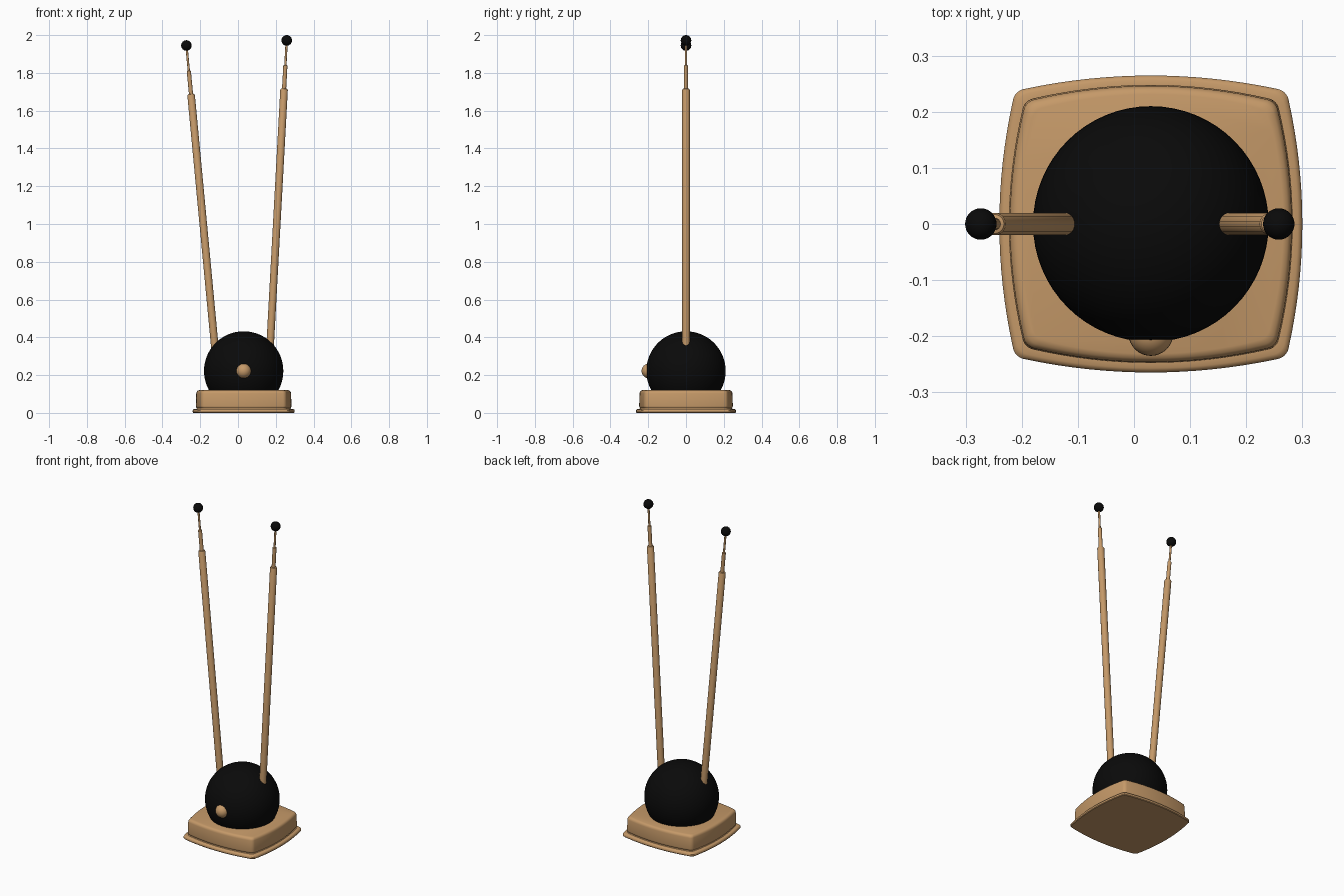
import bpy, bmesh, math
from mathutils import Vector

if "Cube" in bpy.data.objects:
    bpy.data.objects.remove(bpy.data.objects["Cube"])

CX = 0.03  # base and ball sit slightly right of centre


def material(name, color):
    m = bpy.data.materials.new(name)
    m.diffuse_color = (*color, 1)
    m.use_nodes = True
    m.node_tree.nodes["Principled BSDF"].inputs["Base Color"].default_value = m.diffuse_color
    return m


TAN = material("tan", (0.56, 0.32, 0.14))
BLACK = material("black", (0.003, 0.003, 0.003))


def finish(obj, name, mat, angle=35):
    obj.name = name
    obj.data.materials.clear()
    obj.data.materials.append(mat)
    bpy.ops.object.select_all(action='DESELECT')
    obj.select_set(True)
    bpy.context.view_layer.objects.active = obj
    bpy.ops.object.shade_smooth_by_angle(angle=math.radians(angle))
    return obj


def from_bmesh(bm, name, mat, angle=35):
    bmesh.ops.recalc_face_normals(bm, faces=bm.faces[:])
    mesh = bpy.data.meshes.new(name)
    bm.to_mesh(mesh)
    bm.free()
    obj = bpy.data.objects.new(name, mesh)
    bpy.context.collection.objects.link(obj)
    return finish(obj, name, mat, angle)


def ball(name, loc, r, mat, seg=48):
    bpy.ops.mesh.primitive_uv_sphere_add(segments=seg, ring_count=seg // 2, radius=r, location=loc)
    return finish(bpy.context.object, name, mat, 60)


def loft(bm, rings):
    loops = [[bm.verts.new(p) for p in ring] for ring in rings]
    n = len(loops[0])
    for a, b in zip(loops, loops[1:]):
        for i in range(n):
            j = (i + 1) % n
            bm.faces.new((a[i], a[j], b[j], b[i]))
    bm.faces.new(loops[0][::-1])
    bm.faces.new(loops[-1])


def bulged_square(d, z):
    """Square with bowed sides and rounded corners, inset by d."""
    c, r, mid = 0.221 - d, 0.025, 0.27 - d
    a0 = math.radians(11)
    ex, ey = c + r * math.sin(a0), c + r * math.cos(a0)
    quarter = []
    for i in range(16):  # bowed right side, going up
        t = -1 + 2 * i / 16
        quarter.append((mid - (mid - ey) * t * t, ex * t))
    for i in range(7):  # corner
        a = a0 + (math.pi / 2 - 2 * a0) * i / 6
        quarter.append((c + r * math.cos(a), c + r * math.sin(a)))
    quarter.pop()
    pts = []
    for k in range(4):
        co, si = round(math.cos(k * math.pi / 2)), round(math.sin(k * math.pi / 2))
        pts += [(x * co - y * si, x * si + y * co) for x, y in quarter]
    return [(CX + x, y * 0.98, z) for x, y in pts]


# Base: thin flange, groove, then a body with a softened top edge
base_profile = [(0.003, 0), (0, 0.004), (0, 0.013), (0.003, 0.018), (0.008, 0.021),
                (0.019, 0.021), (0.022, 0.025), (0.018, 0.03), (0.017, 0.036),
                (0.019, 0.103), (0.021, 0.111), (0.026, 0.117), (0.034, 0.12)]
bm = bmesh.new()
loft(bm, [bulged_square(d, z) for d, z in base_profile])
from_bmesh(bm, "base", TAN)

# Body ball and front knob
ball("body_ball", (CX, 0, 0.222), 0.21, BLACK, 64)
ball("front_knob", (CX, -0.195, 0.222), 0.04, TAN, 32)


def antenna(side, foot, tip, shoulder):
    """Telescopic rod in three stages, with a ball on the tip."""
    foot, tip = Vector(foot), Vector(tip)
    axis = (tip - foot).normalized()
    u = Vector((0, 1, 0))
    v = axis.cross(u)
    total = (tip - foot).length
    s1 = shoulder - foot.z
    s2 = s1 + 0.125
    profile = [(0, 0.02), (s1 - 0.008, 0.02), (s1 - 0.002, 0.017), (s1, 0.011),
               (s2 - 0.004, 0.011), (s2, 0.006), (total, 0.006)]
    bm = bmesh.new()
    loft(bm, [[foot + axis * h + (u * math.cos(a) + v * math.sin(a)) * r
               for a in (2 * math.pi * i / 24 for i in range(24))] for h, r in profile])
    from_bmesh(bm, side + "_antenna_rod", TAN, 40)
    ball(side + "_antenna_tip", tip, 0.028, BLACK, 32)


antenna("left", (-0.118, 0, 0.30), (-0.273, 0, 1.945), 1.695)
antenna("right", (0.167, 0, 0.30), (0.258, 0, 1.972), 1.72)
